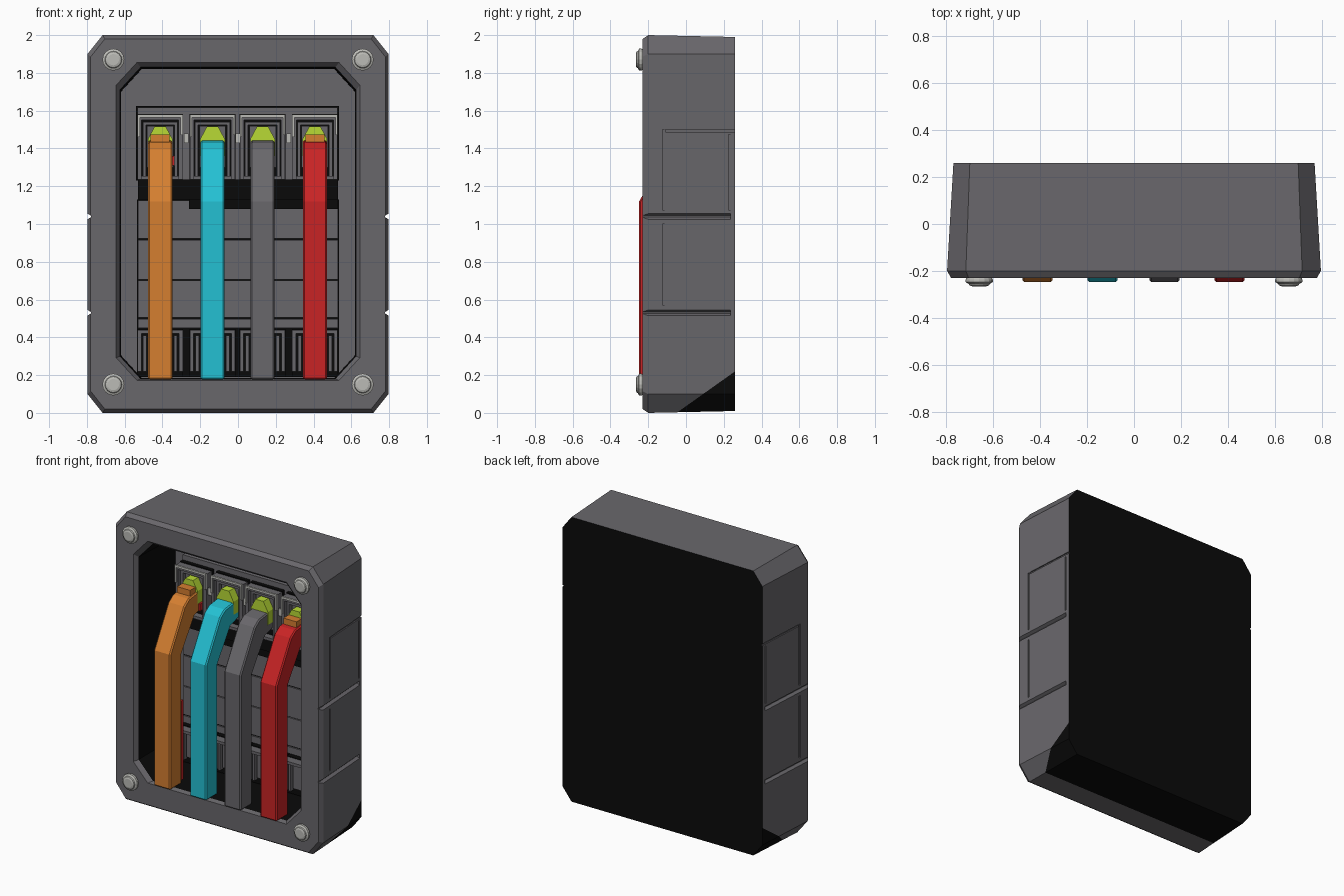
import bpy, bmesh, math
from mathutils import Vector

if "Cube" in bpy.data.objects:
    bpy.data.objects.remove(bpy.data.objects["Cube"])


def material(name, rgb):
    m = bpy.data.materials.new(name)
    m.diffuse_color = (*rgb, 1)
    m.use_nodes = True
    m.node_tree.nodes["Principled BSDF"].inputs["Base Color"].default_value = m.diffuse_color
    return m


GREY = material("slate grey", (0.14, 0.135, 0.147))
BLACK = material("black", (0.003, 0.003, 0.003))
METAL = material("light metal", (0.50, 0.50, 0.47))
ORANGE = material("orange", (0.66, 0.21, 0.03))
CYAN = material("cyan", (0.017, 0.53, 0.65))
RED = material("red", (0.58, 0.017, 0.018))
LIME = material("lime", (0.48, 0.70, 0.035))


def finish(name, bm, *mats):
    bmesh.ops.recalc_face_normals(bm, faces=bm.faces[:])
    me = bpy.data.meshes.new(name)
    bm.to_mesh(me)
    bm.free()
    for m in mats:
        me.materials.append(m)
    ob = bpy.data.objects.new(name, me)
    bpy.context.collection.objects.link(ob)
    return ob


def loft(rings):
    """Skin a series of equal rings and cap both ends."""
    bm = bmesh.new()
    loops = [[bm.verts.new(p) for p in r] for r in rings]
    n = len(loops[0])
    for a, b in zip(loops, loops[1:]):
        for i in range(n):
            bm.faces.new((a[i], a[(i + 1) % n], b[(i + 1) % n], b[i]))
    bm.faces.new(loops[0])
    bm.faces.new(loops[-1])
    return bm


def bevel(ob, width):
    m = ob.modifiers.new("edge", 'BEVEL')
    m.width, m.segments, m.limit_method = width, 1, 'ANGLE'


def boxes(name, mat, specs):
    """One object from several (x0, x1, y0, y1, z0, z1) boxes."""
    bm = bmesh.new()
    for x0, x1, y0, y1, z0, z1 in specs:
        vs = bmesh.ops.create_cube(bm, size=1)["verts"]
        for v in vs:
            v.co = ((x0 + x1) / 2 + v.co.x * (x1 - x0),
                    (y0 + y1) / 2 + v.co.y * (y1 - y0),
                    (z0 + z1) / 2 + v.co.z * (z1 - z0))
    return finish(name, bm, mat)


def octagon(y, hx, z0, z1, cx, cz):
    half = [(hx, z0 + cz), (hx, z1 - cz), (hx - cx, z1)]
    pts = [(hx - cx, z0)] + half
    pts += [(-x, z) for x, z in reversed(pts)]
    return [(x, y, z) for x, z in pts]


# Housing: tapered chamfered shell with a deep octagonal recess
bm = loft([octagon(0.26, 0.77, 0.01, 1.99, 0.07, 0.09),
           octagon(-0.20, 0.797, 0, 2, 0.08, 0.10),
           octagon(-0.23, 0.78, 0.02, 1.98, 0.075, 0.095),
           octagon(-0.23, 0.645, 0.172, 1.855, 0.11, 0.12),
           octagon(-0.20, 0.625, 0.18, 1.83, 0.11, 0.12),
           octagon(0.20, 0.62, 0.185, 1.82, 0.11, 0.12)])
cut_n = Vector((0, 0.22, -0.31)).normalized()
cut_p = Vector((0, -0.05, 0))
bmesh.ops.bisect_plane(bm, geom=bm.verts[:] + bm.edges[:] + bm.faces[:],
                       plane_co=cut_p, plane_no=cut_n)
for f in bm.faces:
    c = f.calc_center_median()
    ys = [v.co.y for v in f.verts]
    inner_wall = max(ys) > 0.19 and max(ys) < 0.21 and min(ys) < -0.1
    if min(ys) > 0.25 or inner_wall or (c - cut_p).dot(cut_n) > 0:
        f.material_index = 1
body = finish("housing", bm, GREY, BLACK)

# Side cutters: two V grooves and a shallow panel outline per side
for s in (-1, 1):
    bm = bmesh.new()

    def cutter(rings):
        part = loft(rings)
        tmp = bpy.data.meshes.new("tmp")
        bmesh.ops.recalc_face_normals(part, faces=part.faces[:])
        part.to_mesh(tmp)
        part.free()
        bm.from_mesh(tmp)
        bpy.data.meshes.remove(tmp)

    def side_x(y):
        return 0.797 - 0.027 * (y + 0.20) / 0.46

    for z in (0.53, 1.04):
        cutter([[(s * (side_x(y) + dx), y, z + dz) for dx, dz in
                 ((-0.02, 0.004), (0.02, 0.026), (0.02, -0.026), (-0.02, -0.004))]
                for y in (-0.3, 0.235)])
    for y0, y1, z0, z1 in ((-0.125, -0.113, 0.57, 1.0), (-0.125, -0.113, 1.075, 1.5),
                           (-0.108, 0.30, 1.488, 1.50), (0.225, 0.235, 1.075, 1.475)):
        cutter([[(s * (side_x(y) + dx), y, z) for dx, z in
                 ((-0.008, z0), (0.02, z0), (0.02, z1), (-0.008, z1))]
                for y in (y0, y1)])
    cut = finish("side_groove_cutter", bm, GREY)
    cut.hide_render = True
    cut.hide_viewport = True
    m = body.modifiers.new("grooves", 'BOOLEAN')
    m.operation, m.solver, m.object = 'DIFFERENCE', 'EXACT', cut

# Corner bolts: washer with a domed head
for x in (-0.66, 0.66):
    for z in (0.15, 1.87):
        bm = loft([[(x + r * math.cos(i * math.pi / 8), y, z + r * math.sin(i * math.pi / 8))
                    for i in range(16)]
                   for r, y in ((0.05, -0.22), (0.058, -0.237), (0.058, -0.248), (0.045, -0.255),
                                (0.042, -0.262), (0.03, -0.266))])
        finish("bolt", bm, METAL)

# Back panel: three stacked plates with dark seams between them
boxes("panel_seams", BLACK, [(-0.535, 0.535, 0.165, 0.2, 0.19, 1.13)])
boxes("back_panel", GREY, [(-0.53, 0.53, 0.155, 0.2, a, b) for a, b in
                           ((0.45, 0.497), (0.505, 0.70), (0.706, 0.915), (0.923, 1.125))])
boxes("upper_shadow_gap", BLACK, [(-0.53, 0.53, 0.13, 0.2, 1.13, 1.235),
                                  (-0.26, 0.53, 0.14, 0.2, 1.08, 1.13)])
boxes("upper_backing_seam", BLACK, [(-0.54, 0.535, 0.18, 0.2, 1.23, 1.625)])
boxes("upper_backing", GREY, [(-0.532, 0.527, 0.15, 0.2, 1.235, 1.618)])

CENTRES = (-0.412, -0.135, 0.13, 0.407)

# Terminals, contacts and lower sockets repeat in each lane
for cx in CENTRES:
    boxes("upper_terminal_core", BLACK, [(cx - 0.122, cx + 0.122, 0.125, 0.2, 1.232, 1.582)])
    boxes("upper_terminal", GREY, [
        (cx - 0.12, cx - 0.098, 0.07, 0.2, 1.235, 1.57),
        (cx + 0.098, cx + 0.12, 0.07, 0.2, 1.235, 1.57),
        (cx - 0.12, cx + 0.12, 0.07, 0.2, 1.55, 1.575),
        (cx - 0.092, cx - 0.076, 0.09, 0.2, 1.25, 1.54),
        (cx + 0.076, cx + 0.092, 0.09, 0.2, 1.25, 1.54),
        (cx - 0.092, cx + 0.092, 0.09, 0.2, 1.525, 1.54),
        (cx - 0.07, cx + 0.07, 0.11, 0.2, 1.30, 1.52),
        (cx - 0.12, cx + 0.12, 0.08, 0.2, 1.235, 1.255)])
    boxes("terminal_trim", METAL, [
        (cx - 0.12, cx + 0.12, 0.062, 0.075, 1.565, 1.58),
        (cx - 0.12, cx - 0.108, 0.062, 0.075, 1.46, 1.565),
        (cx + 0.108, cx + 0.12, 0.062, 0.075, 1.47, 1.565)])
    finish("contact", loft([[(cx + dx, y, z) for dx, z in
                             ((-0.065, 1.36), (0.065, 1.36), (0.065, 1.45),
                              (0.03, 1.515), (-0.03, 1.515), (-0.065, 1.45))]
                            for y in (0.05, 0.18)]), LIME)
    boxes("lower_socket_core", BLACK, [(cx - 0.122, cx + 0.122, 0.13, 0.2, 0.19, 0.445)])
    boxes("lower_socket", GREY, [
        (cx - 0.12, cx - 0.10, 0.07, 0.2, 0.22, 0.44),
        (cx + 0.10, cx + 0.12, 0.07, 0.2, 0.22, 0.44),
        (cx - 0.12, cx + 0.12, 0.07, 0.2, 0.42, 0.44),
        (cx - 0.09, cx - 0.072, 0.10, 0.2, 0.22, 0.41),
        (cx + 0.072, cx + 0.09, 0.10, 0.2, 0.22, 0.41),
        (cx - 0.06, cx + 0.06, 0.11, 0.2, 0.24, 0.40)])
boxes("trim_links", METAL, [(x - 0.012, x + 0.012, 0.08, 0.09, 1.43, 1.48)
                            for x in (-0.274, -0.002, 0.268)])

# Wires: a bent strap swept across each lane
WIRE = [(-0.248, 0.178), (-0.248, 1.12), (-0.09, 1.395), (-0.04, 1.43), (0.12, 1.45),
        (0.12, 1.32), (0.02, 1.29), (-0.12, 1.08), (-0.12, 0.178)]
for cx, mat, name in zip(CENTRES, (ORANGE, CYAN, GREY, RED),
                         ("orange_wire", "cyan_wire", "grey_wire", "red_wire")):
    ob = finish(name, loft([[(cx + dx, y, z) for y, z in WIRE] for dx in (-0.064, 0.064)]), mat)
    bevel(ob, 0.008)

# Exposed wire tips and the thin red strip behind the first wire
for cx in (CENTRES[0], CENTRES[3]):
    boxes("wire_tip", ORANGE, [(cx - 0.05, cx + 0.05, -0.01, 0.12, 1.42, 1.475)])
boxes("red_backing_strip", RED, [(-0.42, -0.35, -0.12, -0.10, 0.2, 0.75),
                                 (-0.36, -0.335, 0.06, 0.12, 1.31, 1.36)])
